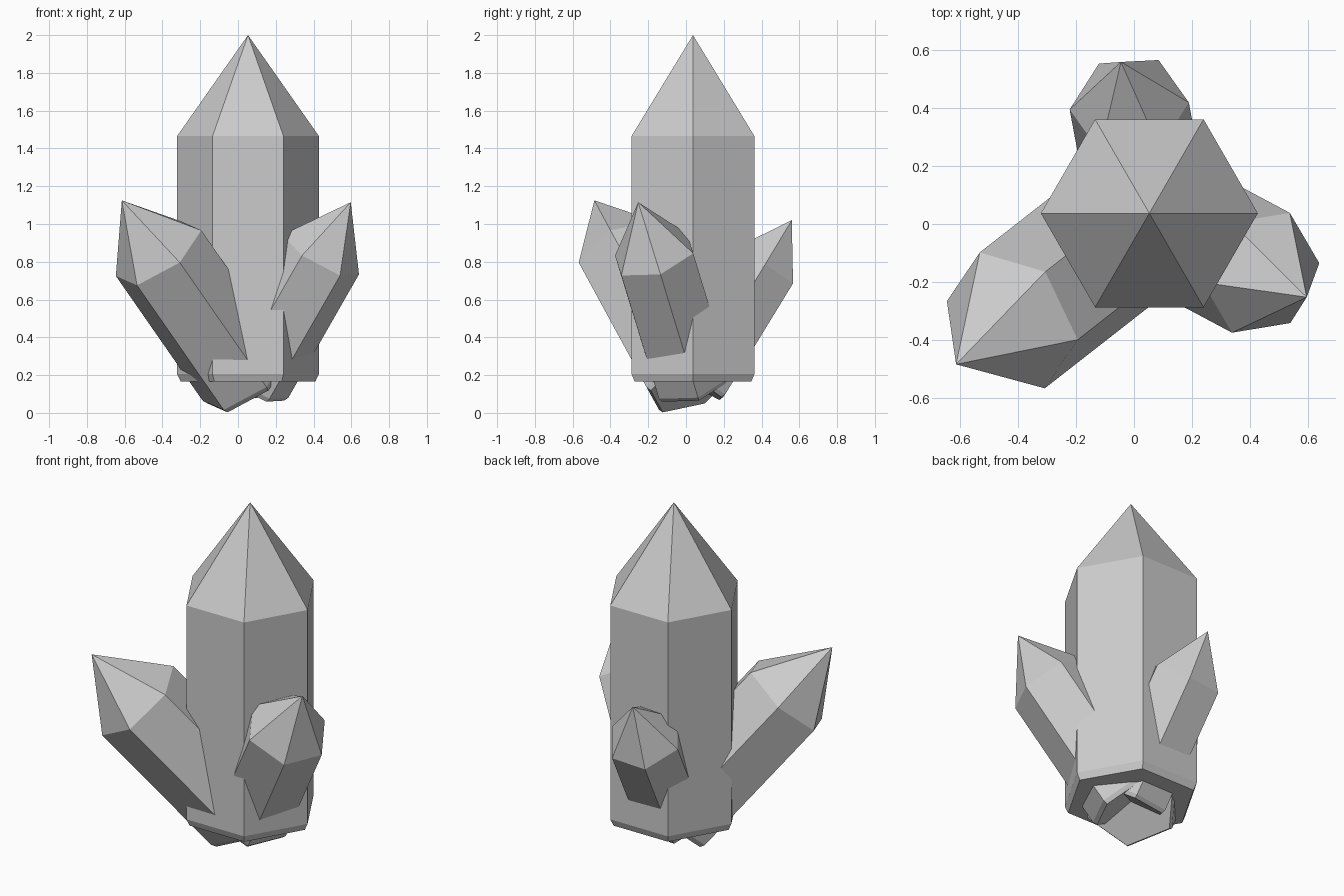
import bpy, bmesh, math
from mathutils import Vector

if "Cube" in bpy.data.objects:
    bpy.data.objects.remove(bpy.data.objects["Cube"])

BASE = Vector((0.053, 0.037, 0.165))   # shared root of all crystals


def crystal(name, apex, radius, ref):
    """Six-sided point from BASE to apex; ref is the direction of one corner."""
    axis = Vector(apex) - BASE
    n = axis.normalized()
    u = Vector(ref)
    u = (u - n * u.dot(n)).normalized()
    v = n.cross(u)
    bm = bmesh.new()
    # rings: bevelled foot, body start, shoulder (fraction of length, radius scale)
    rings = []
    for t, k in ((0, 0.95), (0.022, 1), (0.709, 1)):
        ring = []
        for i in range(6):
            a = i * math.pi / 3
            ring.append(bm.verts.new(BASE + axis * t + (u * math.cos(a) + v * math.sin(a)) * radius * k))
        rings.append(ring)
    tip = bm.verts.new(apex)
    bm.faces.new(rings[0][::-1])
    for i in range(6):
        j = (i + 1) % 6
        for lo, hi in zip(rings, rings[1:]):
            bm.faces.new((lo[i], lo[j], hi[j], hi[i]))
        bm.faces.new((rings[2][i], rings[2][j], tip))
    bmesh.ops.recalc_face_normals(bm, faces=bm.faces)
    mesh = bpy.data.meshes.new(name)
    bm.to_mesh(mesh)
    bm.free()
    bpy.context.collection.objects.link(bpy.data.objects.new(name, mesh))


# Tall centre crystal and three leaning ones
crystal("main_crystal", (0.053, 0.037, 2.0), 0.375, (1, 0, 0))
crystal("left_crystal", (-0.615, -0.485, 1.125), 0.265, (-0.225, 0.068, -0.123))
crystal("right_crystal", (0.597, -0.253, 1.115), 0.23, (0.2025, 0.0325, -0.1025))
crystal("back_crystal", (-0.045, 0.56, 1.02), 0.207, (0.202, 0.012, 0.016))
